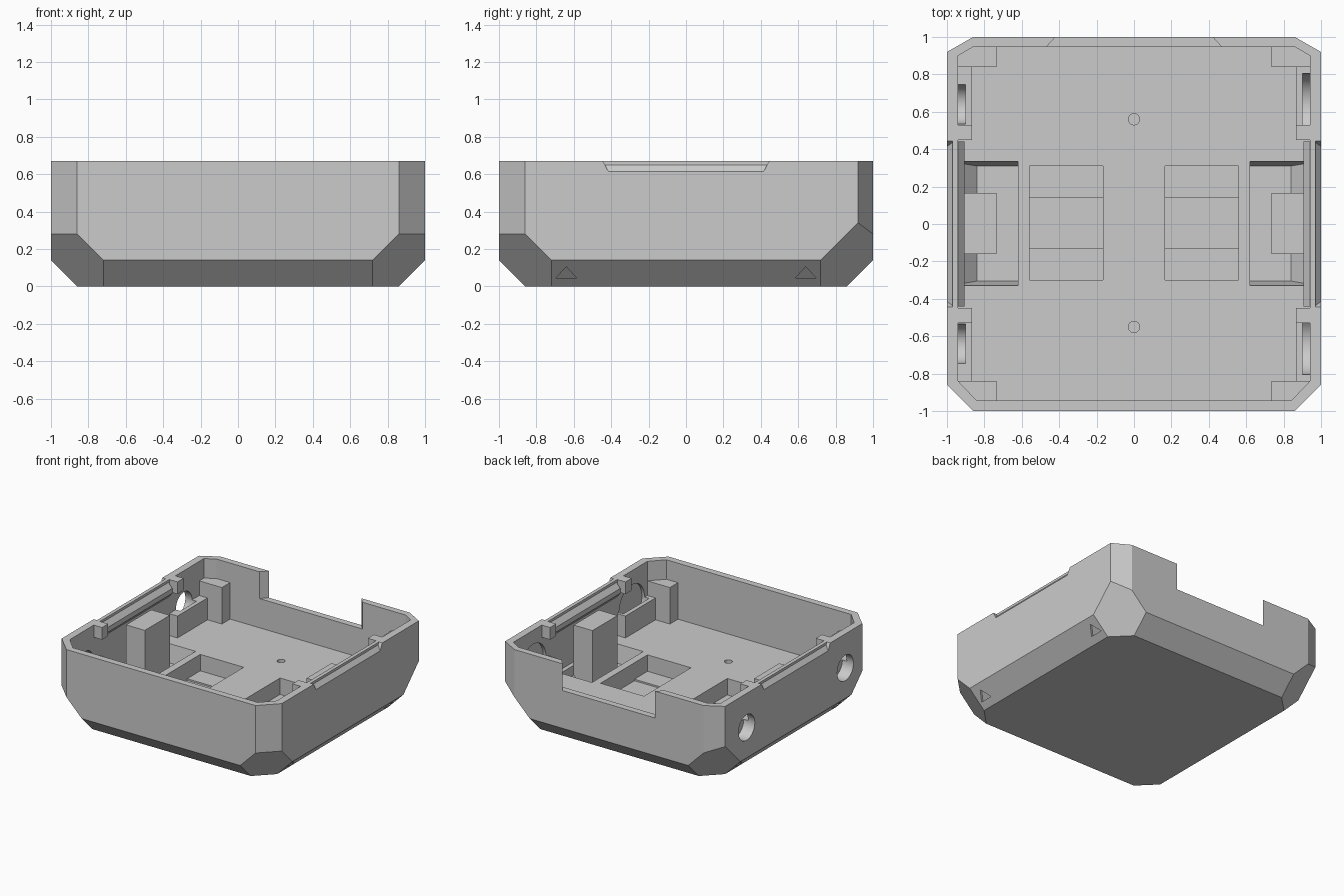
import bpy, bmesh
from mathutils import Vector, Matrix
from math import pi

cube = bpy.data.objects.get("Cube")
if cube:
    bpy.data.objects.remove(cube, do_unlink=True)

grey = bpy.data.materials.new("plain grey")
grey.use_nodes = True
grey.diffuse_color = (0.6, 0.6, 0.6, 1)
grey.node_tree.nodes["Principled BSDF"].inputs["Base Color"].default_value = grey.diffuse_color


def finish(name, bm):
    bmesh.ops.recalc_face_normals(bm, faces=bm.faces[:])
    mesh = bpy.data.meshes.new(name)
    bm.to_mesh(mesh)
    bm.free()
    mesh.materials.append(grey)
    ob = bpy.data.objects.new(name, mesh)
    bpy.context.collection.objects.link(ob)
    return ob


def hull(name, pts, side=1):
    """Convex solid around points, mirrored in x when side is -1."""
    bm = bmesh.new()
    for x, y, z in pts:
        bm.verts.new((x * side, y, z))
    bmesh.ops.convex_hull(bm, input=bm.verts[:])
    bmesh.ops.dissolve_limit(bm, angle_limit=0.001, verts=bm.verts[:], edges=bm.edges[:])
    return finish(name, bm)


def box(name, xs, ys, zs, side=1):
    return hull(name, [(x, y, z) for x in xs for y in ys for z in zs], side)


def rod(name, radius, lo, hi, centre, axis, side=1):
    """Cylinder running from lo to hi along x or z."""
    bm = bmesh.new()
    bmesh.ops.create_cone(bm, cap_ends=True, segments=48, radius1=radius,
                          radius2=radius, depth=hi - lo)
    mid = (lo + hi) / 2
    if axis == "x":
        bm.transform(Matrix.Rotation(pi / 2, 4, "Y"))
        bm.transform(Matrix.Translation((mid * side, *centre)))
    else:
        bm.transform(Matrix.Translation((*centre, mid)))
    return finish(name, bm)


def cut(target, tool):
    """Subtract the tool from the target and discard the tool."""
    mod = target.modifiers.new("cut", "BOOLEAN")
    mod.operation = "DIFFERENCE"
    mod.solver = "EXACT"
    mod.object = tool
    bpy.context.view_layer.objects.active = target
    bpy.ops.object.modifier_apply(modifier=mod.name)
    bpy.data.objects.remove(tool, do_unlink=True)


HEIGHT, FLOOR, TOP = 0.67, 0.21, 0.9

# Outer body: a slab trimmed by bevel planes along its edges and corners
bm = bmesh.new()
outline = [(0.86, -1), (1, -0.86), (1, 0.92), (0.86, 1)]
outline += [(-x, y) for x, y in reversed(outline)]
base = bm.faces.new([bm.verts.new((x, y, 0)) for x, y in outline])
raised = bmesh.ops.extrude_face_region(bm, geom=[base])["geom"]
bmesh.ops.translate(bm, vec=(0, 0, HEIGHT),
                    verts=[g for g in raised if isinstance(g, bmesh.types.BMVert)])
planes = [(Vector((sx, sy, -1)), 0.86) for sx, sy in ((1, 0), (-1, 0), (0, 1), (0, -1))]
planes += [(Vector((sx, sy, -1)), 1.58) for sx in (1, -1) for sy in (1, -1)]
for normal, d in planes:
    geom = bm.verts[:] + bm.edges[:] + bm.faces[:]
    res = bmesh.ops.bisect_plane(bm, geom=geom, dist=1e-5, clear_outer=True,
                                 plane_co=normal * d / normal.length_squared, plane_no=normal)
    bmesh.ops.holes_fill(bm, edges=[e for e in bm.edges if e.is_boundary], sides=0)
body = finish("tray_body", bm)

# Interior space, from which ribs and posts are left standing
inner = [(0.84, -0.945), (0.94, -0.84), (0.94, 0.9), (0.86, 0.947)]
cavity = hull("cavity", [(s * x, y, z) for x, y in inner for s in (1, -1) for z in (FLOOR, TOP)])
rail = [(0.96, 0.67), (0.94, 0.65), (0.905, 0.61), (0.905, 0.57), (0.94, 0.53), (0.96, 0.51)]
for s in (1, -1):
    cut(cavity, hull("rail", [(x, y, z) for x, z in rail for y in (-0.44, 0.44)], s))
    for e in (1, -1):
        cradle = box("cradle", (0.865, 0.96), (e * 0.45, e * 0.86), (0.1, 0.39), s)
        cut(cradle, rod("cradle_bore", 0.2, 0.8, 0.98, (e * 0.64, 0.39), "x", s))
        cut(cavity, cradle)
        cut(cavity, box("corner_post", (0.735, 1.1), (e * 0.84, e * 1.1), (0.1, 0.51), s))
        cut(cavity, box("rim_tab", (0.865, 1.1), (e * 0.45, e * 0.53), (0.57, 1.1), s))
cut(body, cavity)

# Flared opening in the back wall
cut(body, hull("back_notch", [(s * x, y, z) for x, y in ((0.33, 1.1), (0.511, 0.9))
                              for s in (1, -1) for z in (0.45, TOP)]))

for s in (1, -1):
    # Bevelled finger groove on the outer rim
    groove = [(1.03, 0.395, 0.58), (0.97, 0.435, 0.65), (0.97, 0.46, 0.7), (1.03, 0.46, 0.7)]
    cut(body, hull("rim_groove", [(x, y * e, z) for x, y, z in groove for e in (1, -1)], s))
    for e in (1, -1):
        # Round side ports with a wider recess inside, and arrow marks below
        cut(body, rod("port", 0.105, 0.9, 1.1, (e * 0.64, 0.39), "x", s))
        cut(body, rod("port_recess", 0.165, 0.9, 0.965, (e * 0.64, 0.39), "x", s))
        arrow = [(-0.055, 0.045), (0.055, 0.045), (0, 0.105)]
        cut(body, hull("arrow_mark", [(0.86 + z + d, e * 0.64 + y, z)
                                      for y, z in arrow for d in (-0.015, 0.05)], s))
    # Floor wells, each with a slightly deeper middle
    cut(body, box("floor_well", (0.165, 0.56), (-0.3, 0.31), (0.075, 0.3), s))
    cut(body, box("well_step", (0.165, 0.56), (-0.13, 0.14), (0.062, 0.3), s))
    # Side well with sloping ends and outer side
    section = [(0.62, 0.065), (0.84, 0.065), (0.905, 0.13), (0.905, 0.3), (0.62, 0.3)]
    cut(body, hull("side_well", [(x, 0.0025 + e * (0.3075 + 0.172 * (z - 0.065)), z)
                                 for x, z in section for e in (1, -1)], s))
    # Tall post standing in the side well
    box("left_post" if s > 0 else "right_post", (0.735, 0.905), (-0.16, 0.165), (0.06, 0.54), s)

# Small holes in the floor
for y in (0.56, -0.55):
    cut(body, rod("floor_hole", 0.03, 0.1, 0.4, (0, y), "z"))

bpy.ops.object.select_all(action="DESELECT")
body.select_set(True)
bpy.context.view_layer.objects.active = body
bpy.ops.object.shade_smooth_by_angle(angle=0.45)
